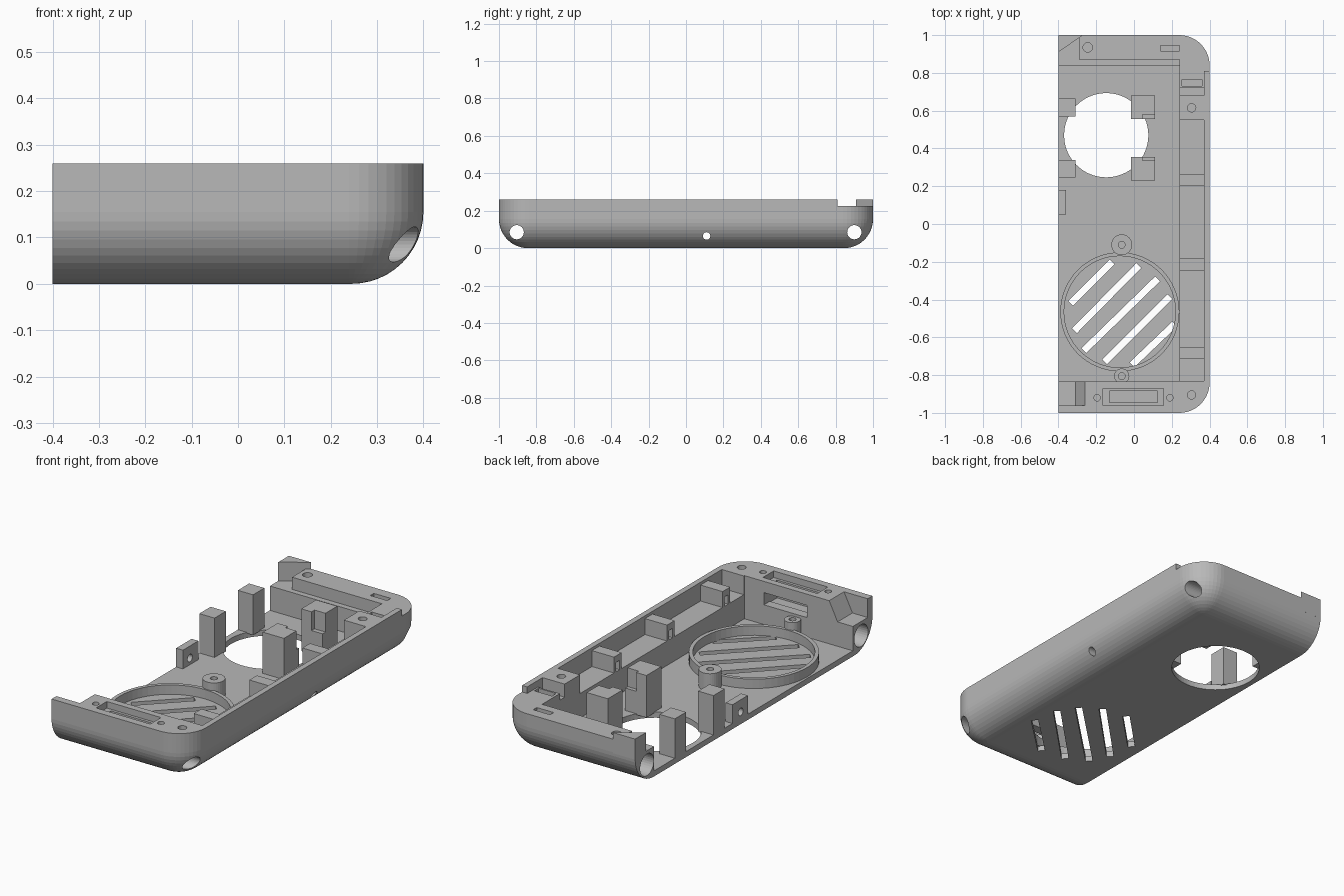
import bpy, bmesh, math
from mathutils import Matrix, Vector

cube = bpy.data.objects.get("Cube")
if cube:
    bpy.data.objects.remove(cube, do_unlink=True)

grey = bpy.data.materials.new("plain grey")
grey.use_nodes = True
COLOUR = (0.48, 0.48, 0.48, 1)
grey.diffuse_color = COLOUR
for node in grey.node_tree.nodes:
    if node.type == 'BSDF_PRINCIPLED':
        node.inputs["Base Color"].default_value = COLOUR

FLOOR, LEDGE, DECK, TOP = 0.03, 0.16, 0.225, 0.26


def finish(name, bm):
    bmesh.ops.recalc_face_normals(bm, faces=bm.faces)
    mesh = bpy.data.meshes.new(name)
    bm.to_mesh(mesh)
    bm.free()
    mesh.materials.append(grey)
    obj = bpy.data.objects.new(name, mesh)
    bpy.context.collection.objects.link(obj)
    return obj


def box(name, x, y, z):
    bm = bmesh.new()
    bmesh.ops.create_cube(bm, size=1)
    for v in bm.verts:
        v.co = [r[0] if c < 0 else r[1] for r, c in zip((x, y, z), v.co)]
    return finish(name, bm)


def rod(name, centre, radius, length, axis='Z', sides=32):
    bm = bmesh.new()
    turn = Matrix.Rotation(math.pi / 2, 4, 'Y') if axis == 'X' else Matrix()
    bmesh.ops.create_cone(bm, cap_ends=True, segments=sides, radius1=radius, radius2=radius,
                          depth=length, matrix=Matrix.Translation(centre) @ turn)
    return finish(name, bm)


def prism(name, points, axis, low, high):
    # Extrude a polygon along y or z
    bm = bmesh.new()
    place = (lambda p, h: (p[0], h, p[1])) if axis == 'Y' else (lambda p, h: (p[0], p[1], h))
    rings = [[bm.verts.new(place(p, h)) for p in points] for h in (low, high)]
    for ring in rings:
        bm.faces.new(ring)
    for i in range(len(points)):
        j = (i + 1) % len(points)
        bm.faces.new((rings[0][i], rings[0][j], rings[1][j], rings[1][i]))
    return finish(name, bm)


def cut(obj, cutters):
    for c in cutters:
        c.hide_render = True
        mod = obj.modifiers.new("cut", 'BOOLEAN')
        mod.operation, mod.solver, mod.object = 'DIFFERENCE', 'EXACT', c
    bpy.context.view_layer.update()
    ev = obj.evaluated_get(bpy.context.evaluated_depsgraph_get())
    mesh = bpy.data.meshes.new_from_object(ev)
    obj.modifiers.clear()
    obj.data = mesh
    for c in cutters:
        bpy.data.objects.remove(c, do_unlink=True)


# Outer body: stacked outlines with rounded bottom and corners
def outline(inset, steps=12):
    pts = [(-0.4, -1 + inset)]
    for cy, start in ((-0.84, -90), (0.84, 0)):
        for i in range(steps + 1):
            a = math.radians(start + 90 * i / steps)
            r = 0.16 - inset
            pts.append((0.24 + r * math.cos(a), cy + r * math.sin(a)))
    return pts + [(-0.4, 1 - inset)]


bm = bmesh.new()
levels = []
for i in range(13):
    a = math.pi / 2 * i / 12
    levels.append((0.155 * (1 - math.sin(a)), 0.155 * (1 - math.cos(a))))
levels.append((0, TOP))
rings = [[bm.verts.new((x, y, z)) for x, y in outline(d)] for d, z in levels]
for low, high in zip(rings, rings[1:]):
    for i in range(len(low)):
        j = (i + 1) % len(low)
        bm.faces.new((low[i], low[j], high[j], high[i]))
bm.faces.new(rings[0])
bm.faces.new(rings[-1])
shell = finish("shell", bm)

# Main cavity, side ledge and lowered rear deck
cuts = [
    box("cavity", (-0.5, 0.24), (-0.835, 0.84), (FLOOR, 0.5)),
    box("side_recess", (0.2, 0.37), (-0.83, 0.55), (LEDGE, 0.5)),
    box("rear_drop", (-0.5, 0.5), (0.81, 1.1), (DECK, 0.5)),
    box("rear_side_drop", (0.2, 0.37), (0.72, 0.9), (DECK, 0.5)),
    box("side_notch", (0.2, 0.37), (0.68, 0.72), (0.19, 0.5)),
    box("rear_step", (-0.5, 0.24), (0.8, 0.87), (LEDGE, 0.5)),
    box("rear_corner_drop", (-0.5, -0.29), (0.8, 1.1), (LEDGE, 0.5)),
    box("rear_slot", (0.14, 0.24), (0.915, 0.945), (0.17, 0.5)),
    box("side_slot", (0.255, 0.36), (0.73, 0.765), (0.18, 0.5)),
    # Front deck: sloped corner, stepped pocket and its window
    prism("front_corner", [(-0.5, LEDGE), (-0.31, LEDGE), (-0.26, TOP), (-0.26, 0.4), (-0.5, 0.4)],
          'Y', -0.96, -0.8),
    box("pocket", (-0.165, 0.155), (-0.96, -0.87), (0.225, 0.5)),
    box("deep_pocket", (-0.13, 0.125), (-0.945, -0.885), (0.13, 0.5)),
    box("window", (-0.13, 0.125), (-0.92, -0.8), (0.135, 0.2)),
    # Large round opening in the floor and cable hole in the side
    rod("round_opening", (-0.147, 0.47, 0), 0.223, 0.2, sides=64),
    rod("side_hole", (0, 0.11, 0.065), 0.02, 1.2, 'X'),
]
# Cross bores with wider mouths on the open side
for y in (-0.905, 0.9):
    cuts.append(rod("bore", (0, y, 0.085), 0.038, 1.2, 'X'))
    cuts.append(rod("bore_mouth", (-0.41, y, 0.085), 0.058, 0.2, 'X'))
# Screw holes in the decks
for x, y, r in ((-0.195, -0.92, 0.017), (0.19, -0.92, 0.017), (0.305, -0.905, 0.022),
                (0.305, 0.615, 0.022), (-0.245, 0.935, 0.025)):
    cuts.append(rod("screw_hole", (x, y, 0.23), r, 0.16, sides=20))
# Diagonal grille slots
for x0, y0, x1, y1 in ((-0.335, -0.42, -0.115, -0.2), (-0.315, -0.565, 0.025, -0.22),
                       (-0.265, -0.67, 0.125, -0.29), (-0.155, -0.73, 0.19, -0.385),
                       (-0.01, -0.745, 0.215, -0.53)):
    a, b = Vector((x0, y0)), Vector((x1, y1))
    side = (b - a).normalized().orthogonal() * 0.018
    cuts.append(prism("slot", [a + side, b + side, b - side, a - side], 'Z', -0.1, 0.1))
cut(shell, cuts)

# Wedge post at the open rear corner
prism("rear_wedge", [(-0.4, 0.91), (-0.27, 1), (-0.4, 1)], 'Z', LEDGE - 0.01, TOP)

# Grille ring
ring = rod("grille_ring", (-0.075, -0.465, 0.053), 0.315, 0.054, sides=64)
cut(ring, [rod("ring_bore", (-0.075, -0.465, 0.05), 0.295, 0.2, sides=64)])

# Screw bosses beside the ring
for name, y, r in (("rear_boss", -0.11, 0.055), ("front_boss", -0.805, 0.04)):
    boss = rod(name, (-0.065, y, 0.073), r, 0.095)
    cut(boss, [rod("boss_bore", (-0.065, y, 0.12), 0.018, 0.14, sides=20)])

# Four posts around the round opening; the inner two have a notched corner
for name, y0, y1 in (("rear", 0.57, 0.665), ("front", 0.245, 0.34)):
    box(name + "_outer_post", (-0.4, -0.31), (y0, y1), (0.025, 0.24))
for name, y0, y1, n0, n1 in (("rear", 0.555, 0.68, 0.5, 0.58), ("front", 0.23, 0.355, 0.335, 0.4)):
    post = box(name + "_inner_post", (-0.015, 0.11), (y0, y1), (0.025, 0.25))
    cut(post, [box("post_notch", (0.045, 0.2), (n0, n1), (0.15, 0.4))])

# Cable block on the open edge
block = box("cable_block", (-0.4, -0.36), (0.05, 0.18), (0.025, 0.13))
cut(block, [rod("block_hole", (-0.38, 0.11, 0.065), 0.02, 0.2, 'X')])

# Arched tabs on the side ledge
for i, y in enumerate((0.232, -0.215, -0.683)):
    tab = box(f"side_tab_{i + 1}", (0.24, 0.375), (y - 0.032, y + 0.032), (LEDGE - 0.005, 0.245))
    cut(tab, [box("tab_arch", (0.2, 0.31), (y - 0.015, y + 0.015), (0.1, 0.21))])
